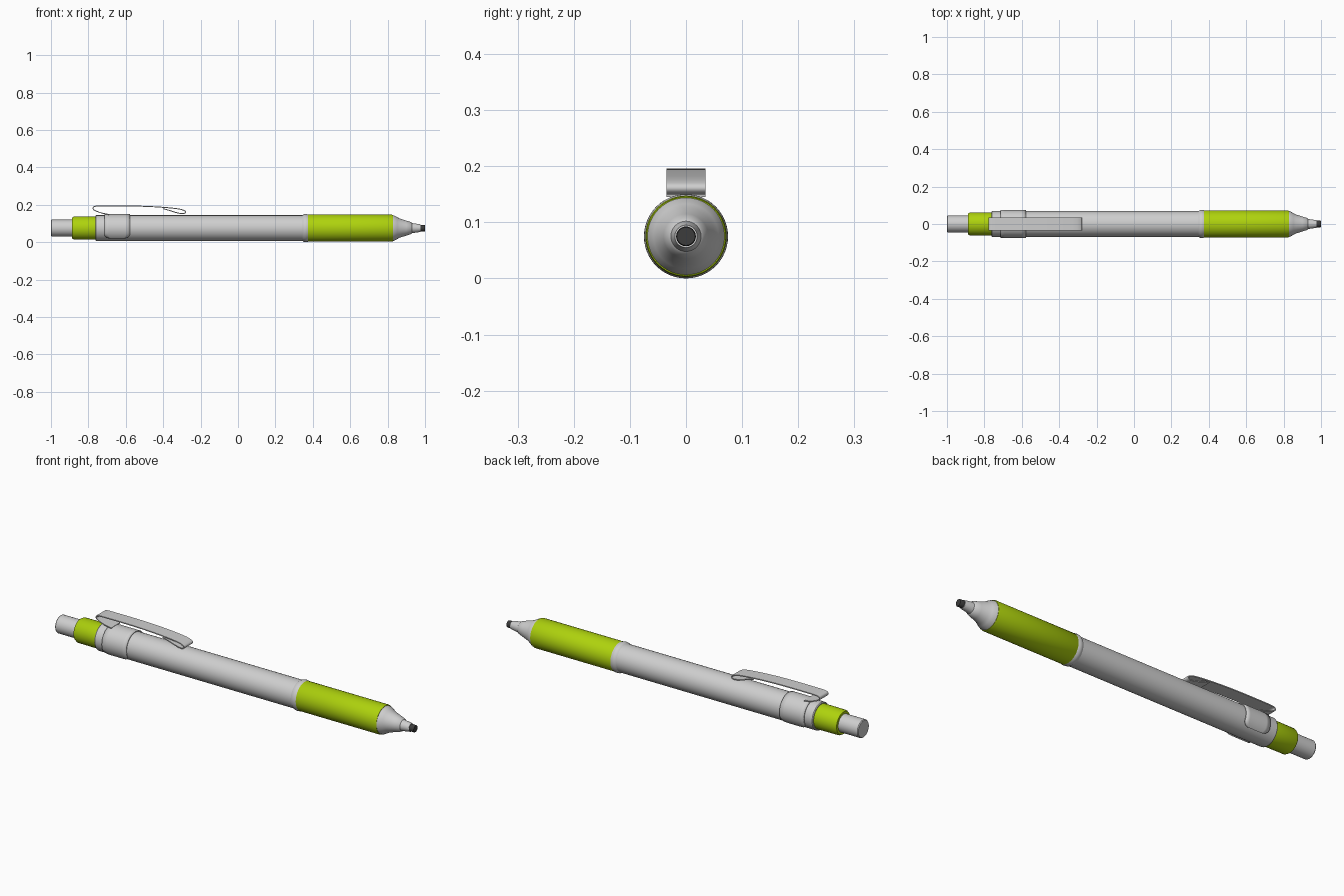
import bpy, bmesh, math
from mathutils import Vector

if "Cube" in bpy.data.objects:
    bpy.data.objects.remove(bpy.data.objects["Cube"], do_unlink=True)

AXIS_Z = 0.075
SIDES = 48


def material(name, rgb):
    m = bpy.data.materials.new(name)
    m.use_nodes = True
    m.diffuse_color = (*rgb, 1)
    m.node_tree.nodes["Principled BSDF"].inputs["Base Color"].default_value = (*rgb, 1)
    return m


GREY = material("light grey plastic", (0.62, 0.62, 0.62))
GREEN = material("lime green", (0.42, 0.64, 0.004))
DARK = material("dark graphite", (0.045, 0.045, 0.045))


def finish(name, bm, mat, angle=35):
    bmesh.ops.recalc_face_normals(bm, faces=bm.faces[:])
    me = bpy.data.meshes.new(name)
    bm.to_mesh(me)
    bm.free()
    me.materials.append(mat)
    ob = bpy.data.objects.new(name, me)
    bpy.context.collection.objects.link(ob)
    bpy.ops.object.select_all(action='DESELECT')
    ob.select_set(True)
    bpy.context.view_layer.objects.active = ob
    bpy.ops.object.shade_smooth_by_angle(angle=math.radians(angle))
    return ob


def turned(name, profile, mat):
    """Solid of revolution about the pen axis from (x, radius) points."""
    bm = bmesh.new()
    rings = []
    for x, r in profile:
        rings.append([bm.verts.new((x, r * math.cos(a), AXIS_Z + r * math.sin(a)))
                      for a in (2 * math.pi * i / SIDES for i in range(SIDES))])
    for p, q in zip(rings, rings[1:]):
        for i in range(SIDES):
            j = (i + 1) % SIDES
            bm.faces.new((p[i], p[j], q[j], q[i]))
    bm.faces.new(rings[0])
    bm.faces.new(rings[-1])
    return finish(name, bm, mat)


# Turned parts, from the push button to the tip
turned("push_button", [(-1.0, 0.042), (-0.996, 0.045), (-0.87, 0.045)], GREY)
turned("rear_ring", [(-0.888, 0.050), (-0.887, 0.056), (-0.878, 0.061), (-0.75, 0.062)], GREEN)
turned("barrel", [(-0.762, 0.066), (-0.758, 0.069), (0.36, 0.069)], GREY)
turned("grip_collar", [(0.345, 0.069), (0.352, 0.0735), (0.36, 0.075),
                       (0.368, 0.0745), (0.376, 0.072)], GREY)
turned("grip", [(0.372, 0.070), (0.376, 0.0725), (0.82, 0.0725), (0.828, 0.0705)], GREEN)
turned("nose_cone", [(0.824, 0.0695), (0.836, 0.067), (0.852, 0.058), (0.865, 0.051),
                     (0.90, 0.040), (0.926, 0.032), (0.930, 0.027),
                     (0.965, 0.022), (0.976, 0.020)], GREY)
turned("tip", [(0.97, 0.0175), (0.997, 0.0175), (1.0, 0.016)], DARK)

# Clip sleeve: wraps the barrel, open underneath, rounded lower corners
bm = bmesh.new()
X0, X1, R, HALF, CORNER = -0.715, -0.578, 0.0748, math.radians(137), 0.03
rows = []
N, M = 64, 6
for i in range(N + 1):
    a = HALF * math.sin(math.pi * (i / N - 0.5))
    edge = max(0.0, CORNER - (HALF - abs(a)) * R)
    inset = CORNER - math.sqrt(max(0.0, CORNER ** 2 - edge ** 2))
    row = []
    for j in range(M + 1):
        x = X0 + inset + (X1 - X0 - 2 * inset) * j / M
        row.append(bm.verts.new((x, R * math.sin(a), AXIS_Z + R * math.cos(a))))
    rows.append(row)
for p, q in zip(rows, rows[1:]):
    for j in range(M):
        bm.faces.new((p[j], p[j + 1], q[j + 1], q[j]))
sleeve = finish("clip_sleeve", bm, GREY)
for v in sleeve.data.vertices[:1]:
    outward = sleeve.data.polygons[N * M // 2].normal.z > 0
solid = sleeve.modifiers.new("thickness", 'SOLIDIFY')
solid.thickness = 0.005
solid.offset = -1 if outward else 1


# Spring clip: a bent strip with a hooked end
def smooth_path(pts, steps=6):
    pts = [Vector(p) for p in pts]
    ext = [2 * pts[0] - pts[1]] + pts + [2 * pts[-1] - pts[-2]]
    out = []
    for a, b, c, d in zip(ext, ext[1:], ext[2:], ext[3:]):
        for k in range(steps):
            t = k / steps
            out.append(0.5 * (2 * b + (c - a) * t + (2 * a - 5 * b + 4 * c - d) * t ** 2
                              + (3 * b - a - 3 * c + d) * t ** 3))
    return out + [pts[-1]]


path = smooth_path([(-0.69, 0.148), (-0.73, 0.156), (-0.766, 0.170), (-0.775, 0.182),
                    (-0.762, 0.192), (-0.70, 0.1935), (-0.60, 0.1935), (-0.50, 0.1915),
                    (-0.40, 0.186), (-0.32, 0.178), (-0.286, 0.168), (-0.281, 0.158),
                    (-0.296, 0.152), (-0.33, 0.158), (-0.365, 0.169), (-0.40, 0.179)])
WIDTH, THICK = 0.035, 0.0025
bm = bmesh.new()
sections = []
for i, p in enumerate(path):
    t = (path[min(i + 1, len(path) - 1)] - path[max(i - 1, 0)]).normalized()
    n = Vector((-t.y, t.x)) * THICK
    sections.append([bm.verts.new((p.x + s * n.x, y, p.y + s * n.y))
                     for s, y in ((1, -WIDTH), (1, WIDTH), (-1, WIDTH), (-1, -WIDTH))])
for p, q in zip(sections, sections[1:]):
    for i in range(4):
        j = (i + 1) % 4
        bm.faces.new((p[i], p[j], q[j], q[i]))
bm.faces.new(sections[0])
bm.faces.new(sections[-1])
finish("spring_clip", bm, GREY)
